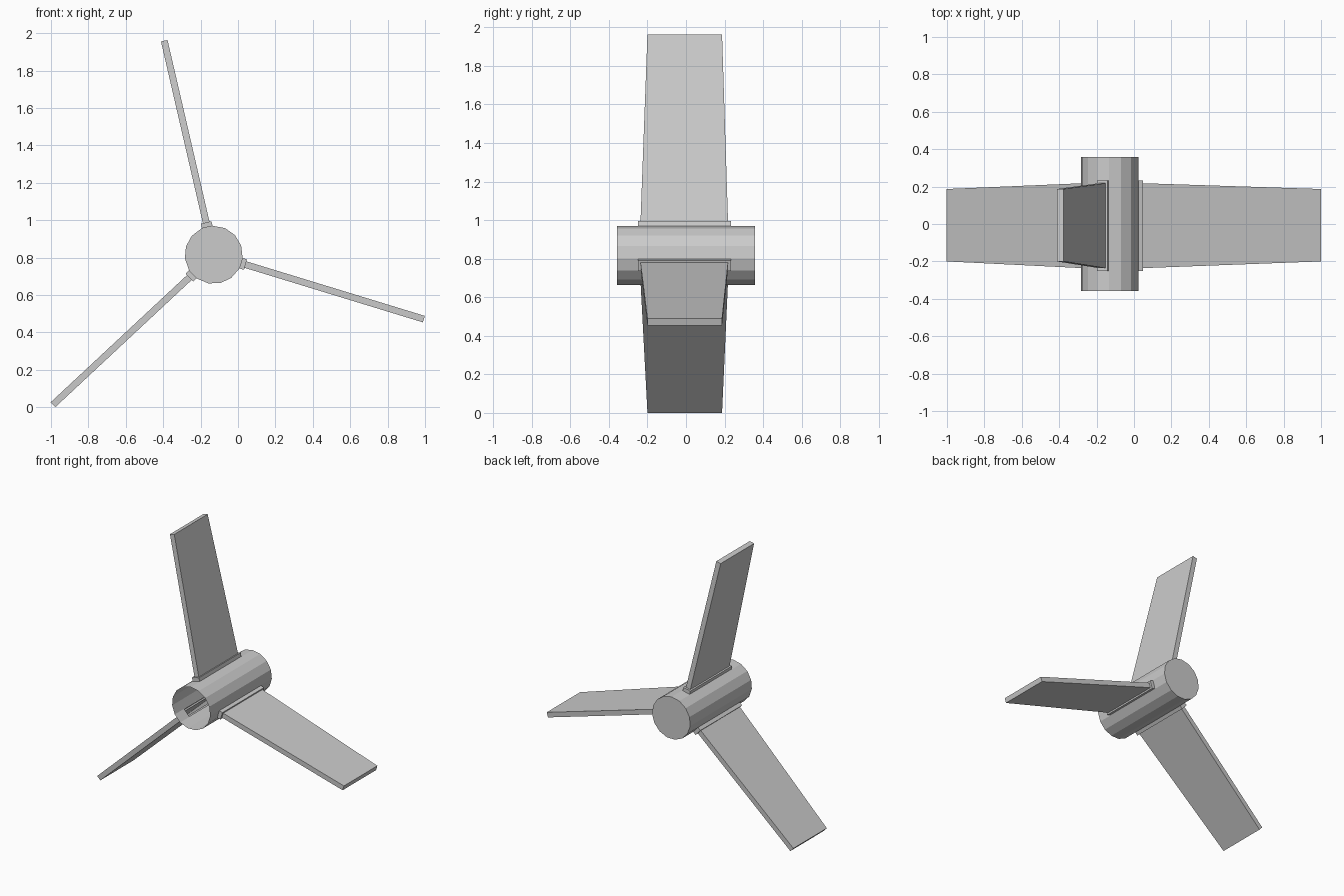
import bpy, bmesh
from math import sin, cos, radians, pi
from mathutils import Vector

if "Cube" in bpy.data.objects:
    bpy.data.objects.remove(bpy.data.objects["Cube"])

SIDES, RADIUS, HALF_LEN = 15, 0.155, 0.357
CENTRE = Vector((-0.13, 0, 0.815))
FIRST = radians(103)              # direction of the upright blade
STEP = 2 * pi / SIDES
APOTHEM = RADIUS * cos(STEP / 2)

bm = bmesh.new()


def polar(angle, r, side, y):
    """Point at distance r along a blade direction, offset sideways and in y."""
    return bm.verts.new(CENTRE + Vector((r * cos(angle) - side * sin(angle), y,
                                         r * sin(angle) + side * cos(angle))))


def bridge(a, b):
    for i in range(len(a)):
        j = (i + 1) % len(a)
        bm.faces.new((a[i], a[j], b[j], b[i]))


# Hub: thin-walled cup, open at the front and capped at the back
angles = [FIRST + (i - 0.5) * STEP for i in range(SIDES)]
front = [polar(a, RADIUS, 0, -HALF_LEN) for a in angles]
back = [polar(a, RADIUS, 0, HALF_LEN) for a in angles]
bm.faces.new(back)

# Rings of a blade: radius, half thickness, front y, back y
RINGS = [(APOTHEM, 0.029, -0.25, 0.233),     # collar base
         (0.178, 0.029, -0.25, 0.233),       # collar rim
         (0.178, 0.018, -0.236, 0.218),      # blade root
         (1.175, 0.018, -0.20, 0.187)]       # blade tip

for i in range(SIDES):
    j = (i + 1) % SIDES
    loop = [front[i], front[j], back[j], back[i]]
    if i % (SIDES // 3):
        bm.faces.new(loop)
        continue
    # Collar and tapered blade grown out of every fifth hub facet
    angle = FIRST + i * STEP
    for r, t, y0, y1 in RINGS:
        ring = [polar(angle, r, s, y) for s, y in ((-t, y0), (t, y0), (t, y1), (-t, y1))]
        bridge(loop, ring)
        loop = ring
    bm.faces.new(loop)

bmesh.ops.recalc_face_normals(bm, faces=bm.faces)
mesh = bpy.data.meshes.new("three_blade_rotor")
bm.to_mesh(mesh)
bm.free()
bpy.context.collection.objects.link(bpy.data.objects.new("three_blade_rotor", mesh))
